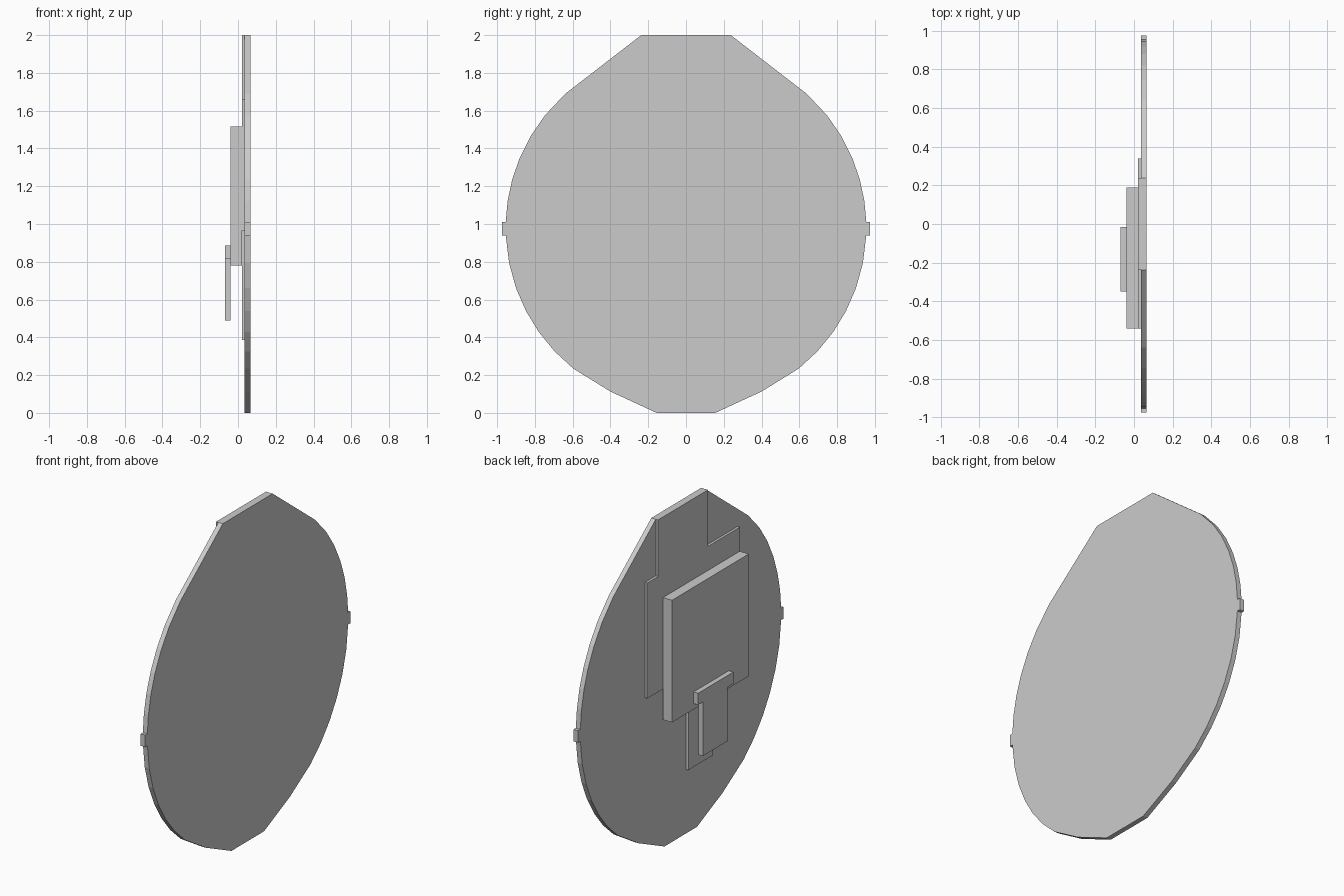
import bpy, bmesh
from math import sin, cos, radians

if "Cube" in bpy.data.objects:
    bpy.data.objects.remove(bpy.data.objects["Cube"])


def slab(name, outline, x0, x1):
    """Extrude a closed (y, z) outline from x0 to x1."""
    bm = bmesh.new()
    face = bm.faces.new([bm.verts.new((x0, y, z)) for y, z in outline])
    ext = bmesh.ops.extrude_face_region(bm, geom=[face])
    moved = [g for g in ext["geom"] if isinstance(g, bmesh.types.BMVert)]
    bmesh.ops.translate(bm, verts=moved, vec=(x1 - x0, 0, 0))
    bmesh.ops.recalc_face_normals(bm, faces=bm.faces)
    mesh = bpy.data.meshes.new(name)
    bm.to_mesh(mesh)
    bm.free()
    obj = bpy.data.objects.new(name, mesh)
    bpy.context.collection.objects.link(obj)
    return obj


def arc(angles, r=0.955, cz=0.98):
    return [(r * cos(radians(a)), cz + r * sin(radians(a))) for a in angles]


# Round plate: half outline with side tab, mirrored across y
half = [(0.155, 0.0)]
half += arc([-65.3, -51.3, -43.2, -35.2, -27.5, -19.5, -11.3, -2.5])
half += [(0.975, 0.938), (0.975, 1.01)]
half += arc([1.8, 8.5, 15.5, 22.7, 30.5, 38.5, 47.9])
half += [(0.237, 2.0)]
slab("round_plate", half + [(-y, z) for y, z in reversed(half)], 0.035, 0.065)

# Thin stepped backing sheet with neck above and leg below
slab("backing_sheet", [
    (-0.237, 2.0), (0.237, 2.0), (0.237, 1.66), (0.34, 1.66), (0.34, 0.965),
    (-0.05, 0.965), (-0.05, 0.385), (-0.285, 0.385), (-0.285, 0.965),
    (-0.54, 0.965), (-0.54, 1.66), (-0.237, 1.66)], 0.02, 0.035)

# Thick square block
slab("square_block", [(-0.54, 0.78), (0.19, 0.78), (0.19, 1.515), (-0.54, 1.515)],
     -0.04, 0.02)

# T-shaped latch
slab("latch", [
    (-0.35, 0.885), (-0.015, 0.885), (-0.015, 0.815), (-0.06, 0.815),
    (-0.06, 0.49), (-0.295, 0.49), (-0.295, 0.815), (-0.35, 0.815)], -0.07, -0.04)
